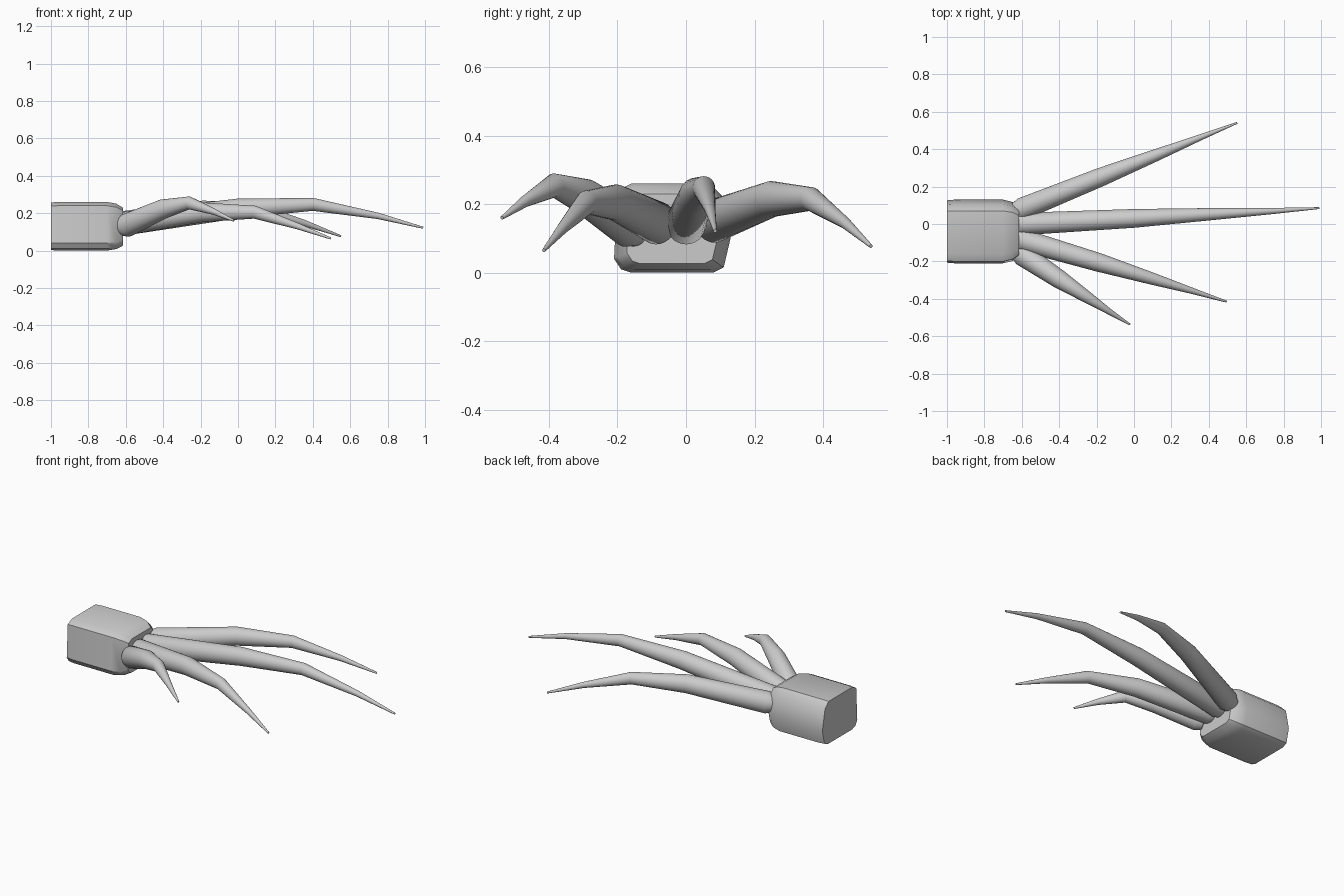
import bpy, bmesh
from mathutils import Vector

if "Cube" in bpy.data.objects:
    bpy.data.objects.remove(bpy.data.objects["Cube"])


def finish(bm, name, angle=0.6):
    bmesh.ops.recalc_face_normals(bm, faces=bm.faces)
    me = bpy.data.meshes.new(name)
    bm.to_mesh(me)
    bm.free()
    ob = bpy.data.objects.new(name, me)
    bpy.context.collection.objects.link(ob)
    bpy.ops.object.select_all(action='DESELECT')
    ob.select_set(True)
    bpy.context.view_layer.objects.active = ob
    bpy.ops.object.shade_smooth_by_angle(angle=angle)
    return ob


def loft(rings, name):
    bm = bmesh.new()
    loops = [[bm.verts.new(p) for p in r] for r in rings]
    for a, b in zip(loops, loops[1:]):
        n = len(a)
        for i in range(n):
            bm.faces.new((a[i], a[(i + 1) % n], b[(i + 1) % n], b[i]))
    bm.faces.new(loops[0])
    bm.faces.new(loops[-1])
    return finish(bm, name)


# Palm block: one faceted cross-section (y, z) carried along x
section = [(-.21, .04), (-.19, .01), (-.16, 0), (.08, 0), (.11, .015), (.13, .10),
           (.105, .225), (.07, .26), (-.16, .26), (-.2, .24)]
cy, cz = -.04, .12
stations = [(-1, .98), (-.96, 1), (-.70, 1), (-.65, .93), (-.615, .78)]
loft([[(x, cy + (y - cy) * s, cz + (z - cz) * s) for y, z in section]
      for x, s in stations], "palm")

# Claws: tapered round tubes that arch up and droop to a point
radii = [.045, .06, .05, .033, .016, .005]


def claw(name, pts, sides=32):
    pts = [Vector(p) for p in pts]
    # short rounded root buried in the palm
    pts.insert(0, pts[0] + (pts[0] - pts[1]).normalized() * .04)
    rings = []
    for i, (p, r) in enumerate(zip(pts, radii)):
        t = (pts[min(i + 1, len(pts) - 1)] - pts[max(i - 1, 0)]).normalized()
        side = Vector((0, 0, 1)).cross(t).normalized()
        up = t.cross(side)
        from math import cos, sin, tau
        rings.append([p + side * (r * cos(tau * k / sides)) + up * (r * 1.05 * sin(tau * k / sides))
                      for k in range(sides)])
    return loft(rings, name)


claw("long_claw", [(-.6, 0, .145), (0, .03, .225), (.4, .052, .247), (.75, .07, .185), (.99, .085, .122)])
claw("left_claw", [(-.6, .08, .15), (-.18, .25, .215), (.11, .365, .215), (.36, .465, .145), (.55, .54, .077)])
claw("right_claw", [(-.6, -.085, .145), (-.19, -.205, .205), (.09, -.29, .205), (.32, -.36, .13), (.495, -.415, .065)])
claw("thumb_claw", [(-.595, -.165, .135), (-.4, -.295, .222), (-.26, -.385, .255), (-.13, -.47, .208), (-.022, -.537, .16)])
